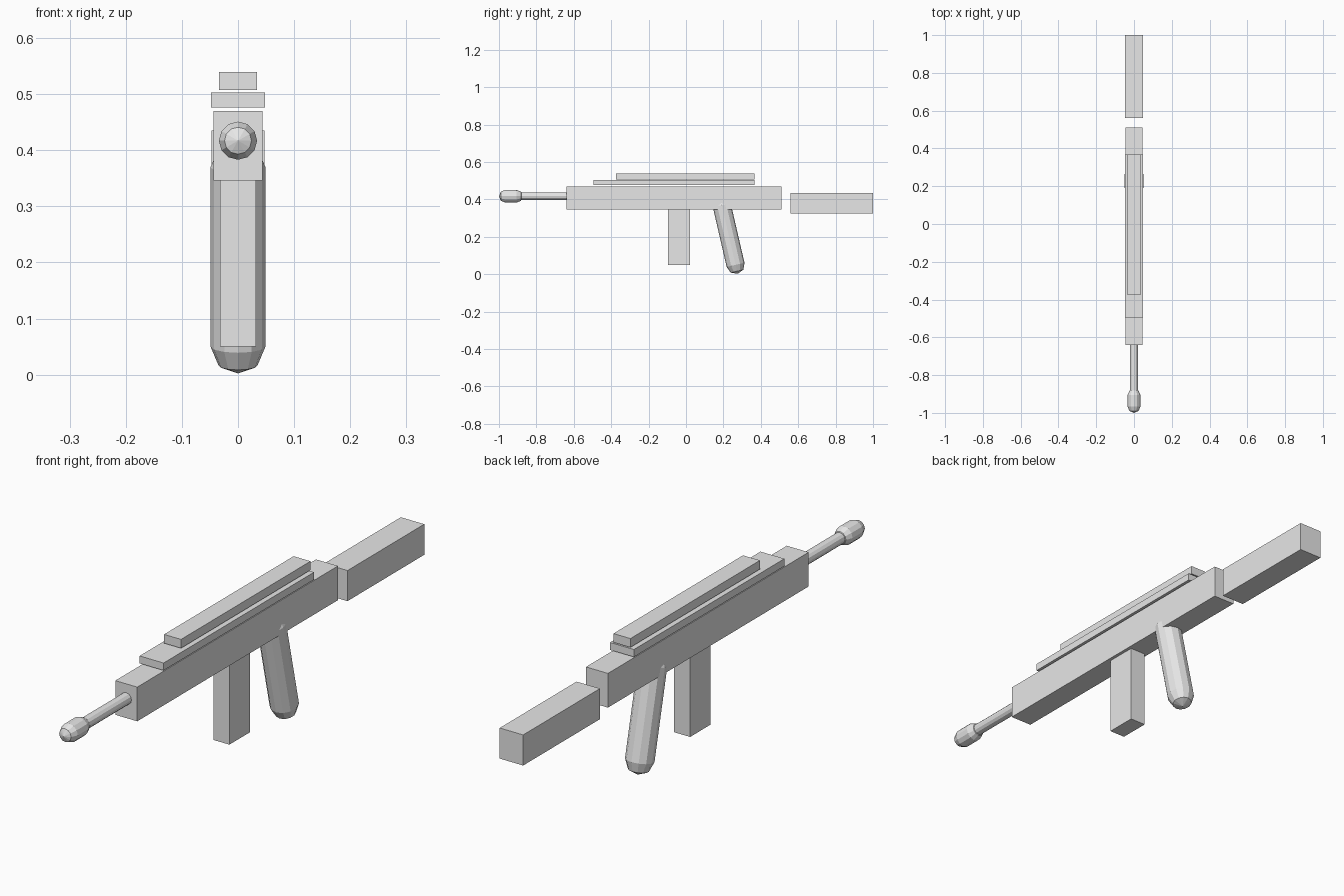
import bpy
import bmesh
from math import sin, cos, pi, radians
from mathutils import Matrix, Vector

default_cube = bpy.data.objects.get("Cube")
if default_cube:
    bpy.data.objects.remove(default_cube, do_unlink=True)

# Single plain grey for every part
grey = bpy.data.materials.new("plain grey")
grey.use_nodes = True
grey.diffuse_color = (0.8, 0.8, 0.8, 1)
grey.node_tree.nodes["Principled BSDF"].inputs["Base Color"].default_value = grey.diffuse_color

SIDES = 12


def add_object(name, bm):
    bmesh.ops.recalc_face_normals(bm, faces=bm.faces)
    mesh = bpy.data.meshes.new(name)
    bm.to_mesh(mesh)
    bm.free()
    mesh.materials.append(grey)
    obj = bpy.data.objects.new(name, mesh)
    bpy.context.collection.objects.link(obj)
    return obj


def box(name, half_width, y0, y1, z0, z1):
    """Box centred on x = 0 between the given y and z limits."""
    bm = bmesh.new()
    size = Matrix.Diagonal((2 * half_width, y1 - y0, z1 - z0, 1))
    place = Matrix.Translation((0, (y0 + y1) / 2, (z0 + z1) / 2))
    bmesh.ops.create_cube(bm, size=1, matrix=place @ size)
    return add_object(name, bm)


def capsule(name, radius, start, end):
    """Low-poly capsule whose end caps are centred on start and end (x = 0)."""
    a, b = Vector((0, *start)), Vector((0, *end))
    axis = (b - a).normalized()
    side = Vector((1, 0, 0))
    up = axis.cross(side)
    bm = bmesh.new()
    k = radius * cos(pi / 4)
    rings = []
    for centre, r in ((a - axis * k, k), (a, radius), (b, radius), (b + axis * k, k)):
        rings.append([bm.verts.new(centre + r * (side * cos(t) + up * sin(t)))
                      for t in (2 * pi * i / SIDES for i in range(SIDES))])
    tips = bm.verts.new(a - axis * radius), bm.verts.new(b + axis * radius)
    for i in range(SIDES):
        j = (i + 1) % SIDES
        for low, high in zip(rings, rings[1:]):
            bm.faces.new((low[i], low[j], high[j], high[i]))
        bm.faces.new((tips[0], rings[0][j], rings[0][i]))
        bm.faces.new((tips[1], rings[-1][i], rings[-1][j]))
    return add_object(name, bm)


# Main body and detached stock
box("receiver", 0.044, -0.64, 0.51, 0.346, 0.47)
box("stock", 0.047, 0.56, 1.0, 0.324, 0.435)

# Stacked top rails
box("lower_rail", 0.048, -0.495, 0.367, 0.476, 0.503)
box("upper_rail", 0.034, -0.375, 0.367, 0.507, 0.539)

# Magazine under the body
box("magazine", 0.032, -0.095, 0.022, 0.05, 0.37)

# Barrel with its thicker muzzle
capsule("barrel", 0.021, (-0.9, 0.417), (-0.6, 0.417))
capsule("muzzle", 0.034, (-0.966, 0.417), (-0.906, 0.417))

# Slanted grip
tilt = radians(13)
bottom = (0.265, 0.05)
length = 0.328
capsule("grip", 0.049, bottom,
        (bottom[0] - length * sin(tilt), bottom[1] + length * cos(tilt)))
